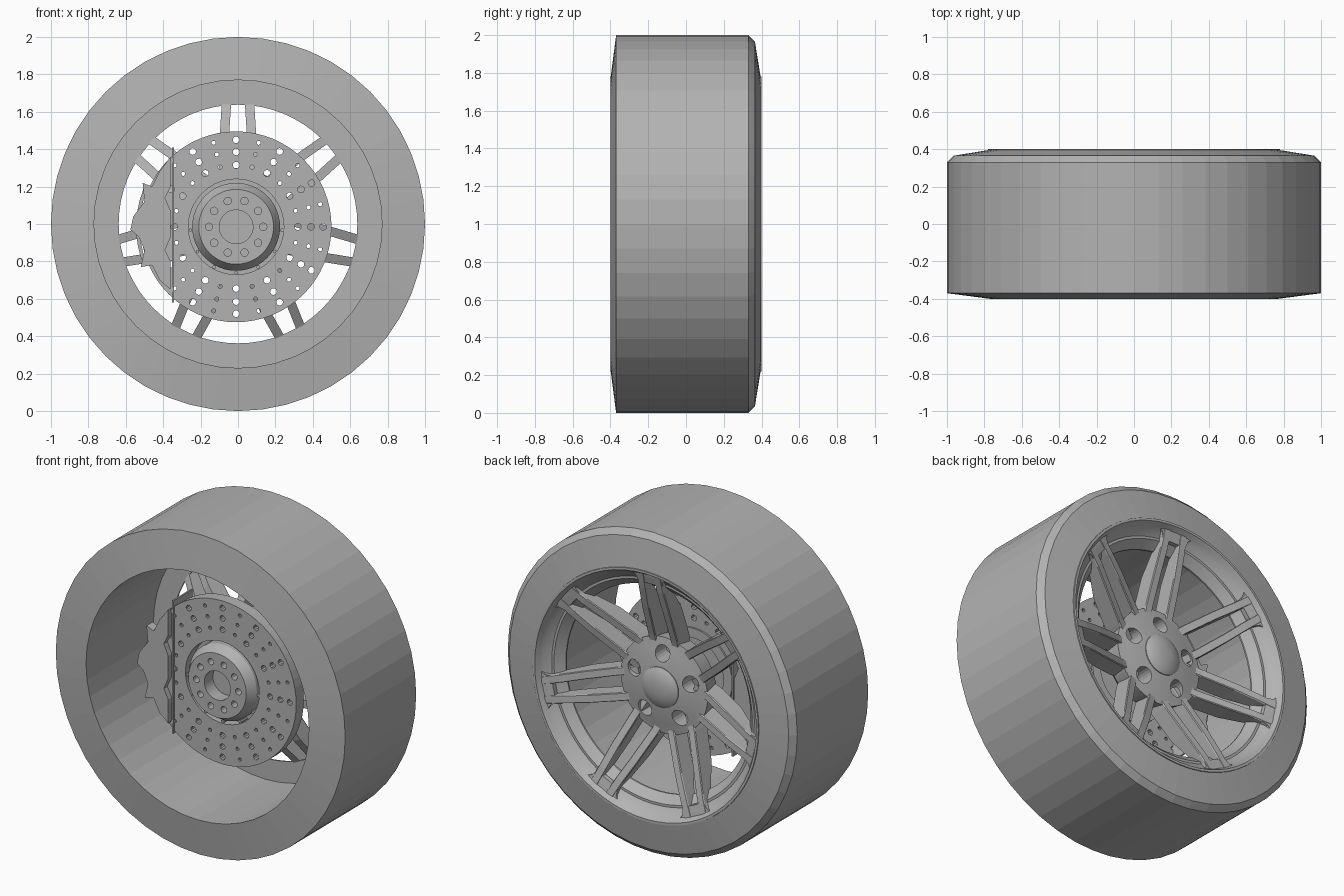
import bpy, bmesh, math
from mathutils import Matrix, Vector

if "Cube" in bpy.data.objects:
    bpy.data.objects.remove(bpy.data.objects["Cube"], do_unlink=True)

grey = bpy.data.materials.new("plain_grey")
grey.use_nodes = True
grey.diffuse_color = (0.45, 0.45, 0.45, 1)
grey.node_tree.nodes["Principled BSDF"].inputs["Base Color"].default_value = (0.45, 0.45, 0.45, 1)
CENTRE = Vector((0, 0, 1))
DISC = Vector((-0.01, 0.015, 0.985))
CALIPER = Vector((0, 0.05, 0))


def activate(ob):
    bpy.ops.object.select_all(action='DESELECT')
    ob.select_set(True)
    bpy.context.view_layer.objects.active = ob


def finish(bm, name, origin=CENTRE, smooth=None):
    bmesh.ops.remove_doubles(bm, verts=bm.verts, dist=1e-5)
    bmesh.ops.recalc_face_normals(bm, faces=bm.faces)
    mesh = bpy.data.meshes.new(name)
    bm.to_mesh(mesh)
    bm.free()
    mesh.materials.append(grey)
    ob = bpy.data.objects.new(name, mesh)
    ob.location = origin
    bpy.context.collection.objects.link(ob)
    if smooth:
        activate(ob)
        bpy.ops.object.shade_smooth_by_angle(angle=math.radians(smooth))
    return ob


def lathe(name, profile, steps, closed=True, origin=CENTRE, smooth=None):
    """Turn (radius, y) points around the wheel axis."""
    bm = bmesh.new()
    rings = []
    for i in range(steps):
        a = math.tau * i / steps
        rings.append([bm.verts.new((r * math.sin(a), y, r * math.cos(a))) for r, y in profile])
    n = len(profile)
    for i in range(steps):
        p, q = rings[i], rings[(i + 1) % steps]
        for j in range(n if closed else n - 1):
            k = (j + 1) % n
            if profile[j][0] == 0:
                face = [p[j], p[k], q[k]]
            elif profile[k][0] == 0:
                face = [p[j], p[k], q[j]]
            else:
                face = [p[j], p[k], q[k], q[j]]
            bm.faces.new(face)
    return finish(bm, name, origin, smooth)


def loft(bm, sections, matrix):
    """Skin a row of equal cross-sections and cap both ends."""
    rows = [[bm.verts.new(matrix @ Vector(p)) for p in s] for s in sections]
    n = len(rows[0])
    for p, q in zip(rows, rows[1:]):
        for j in range(n):
            bm.faces.new((p[j], p[(j + 1) % n], q[(j + 1) % n], q[j]))
    bm.faces.new(rows[0])
    bm.faces.new(rows[-1][::-1])


def prism(bm, outline, y0, y1):
    loft(bm, [[(x, y, z) for x, z in outline] for y in (y0, y1)], Matrix())


def box(bm, lo, hi):
    prism(bm, [(lo[0], lo[2]), (hi[0], lo[2]), (hi[0], hi[2]), (lo[0], hi[2])], lo[1], hi[1])


def rod(bm, radius, ring, angle, y0, y1, sides):
    turn = Matrix.Rotation(angle, 4, 'Y') @ Matrix.Translation((0, (y0 + y1) / 2, ring))
    bmesh.ops.create_cone(bm, cap_ends=True, segments=sides, radius1=radius, radius2=radius,
                          depth=y1 - y0, matrix=turn @ Matrix.Rotation(math.pi / 2, 4, 'X'))


def cut(ob, bm):
    cutter = finish(bm, "cutter", ob.location)
    cutter.hide_render = True
    mod = ob.modifiers.new("holes", 'BOOLEAN')
    mod.operation, mod.solver, mod.object = 'DIFFERENCE', 'EXACT', cutter
    activate(ob)
    bpy.ops.object.modifier_apply(modifier=mod.name)
    bpy.data.objects.remove(cutter, do_unlink=True)


# Tyre with a straight inner barrel
lathe("tyre", [(0.77, -0.40), (1, -0.37), (1, 0.33), (0.965, 0.365), (0.78, 0.395),
               (0.77, 0.31)], 48)

# Rim lip, stepped well and flat rear flange
lathe("rim", [(0.785, 0.37), (0.78, 0.40), (0.765, 0.40), (0.75, 0.375), (0.735, 0.35),
              (0.70, 0.325), (0.685, 0.325), (0.638, 0.275), (0.638, 0.265), (0.785, 0.265)],
      64, smooth=25)

# Seven twin spokes, each pair flaring into the rim
bm = bmesh.new()
stations = [(0.18, 0.075, 0.195, 0.09), (0.30, 0.077, 0.23, 0.11), (0.50, 0.071, 0.30, 0.18),
            (0.64, 0.062, 0.345, 0.265), (0.75, 0.058, 0.372, 0.29)]
for i in range(7):
    turn = Matrix.Rotation(math.tau * i / 7, 4, 'Y')
    for side in (-1, 1):
        loft(bm, [[(side * x - 0.025, back, r), (side * x + 0.025, back, r),
                   (side * x + 0.025, face - 0.006, r), (side * x + 0.021, face, r),
                   (side * x - 0.021, face, r), (side * x - 0.025, face - 0.006, r)]
                  for r, x, face, back in stations], turn)
    loft(bm, [[(-w, back, r), (w, back, r), (w, face, r), (-w, face, r)]
              for r, w, face, back in ((0.685, 0.082, 0.353, 0.28), (0.725, 0.095, 0.364, 0.29),
                                       (0.752, 0.14, 0.37, 0.30))], turn)
finish(bm, "spokes")

# Hub with five bolt wells and a domed cap
hub = lathe("hub", [(0, 0.04), (0.22, 0.04), (0.28, 0.10), (0.30, 0.215), (0.24, 0.225),
                    (0.13, 0.25), (0, 0.25)], 40, closed=False, smooth=30)
bm = bmesh.new()
for i in range(5):
    rod(bm, 0.05, 0.205, math.tau * i / 5, 0.12, 0.4, 20)
cut(hub, bm)
bm = bmesh.new()
for i in range(5):
    rod(bm, 0.026, 0.205, math.tau * i / 5, 0.11, 0.16, 6)
finish(bm, "wheel_bolts")
lathe("hub_cap", [(0, 0.24), (0.125, 0.24), (0.125, 0.255), (0.10, 0.272), (0.05, 0.283), (0, 0.286)],
      32, closed=False, smooth=40)

# Drilled brake disc
disc = lathe("brake_disc", [(0.255, -0.155), (0.51, -0.155), (0.51, -0.08), (0.255, -0.08)],
             64, origin=DISC)
bm = bmesh.new()
for i in range(24):
    for ring in (0.33, 0.40, 0.465):
        rod(bm, 0.011 if i % 2 else 0.018, ring, math.tau * i / 24, -0.2, -0.05, 10)
cut(disc, bm)

# Disc hat with bolt holes and a centre bore
hat = lathe("disc_hat", [(0, -0.12), (0.09, -0.12), (0.09, -0.205), (0.20, -0.205), (0.235, -0.15),
                         (0.235, -0.09), (0.27, -0.09), (0.27, -0.07), (0.21, -0.07),
                         (0.20, -0.10), (0, -0.10)], 48, closed=False, origin=DISC, smooth=25)
bm = bmesh.new()
for i in range(10):
    rod(bm, 0.02, 0.145, math.tau * (i + 0.5) / 10, -0.25, -0.14, 12)
cut(hat, bm)

# Ribs bridging the gap between hat and disc
bm = bmesh.new()
for i in range(-3, 4):
    rod(bm, 0.01, 0.245, math.pi + i * 0.5, -0.15, -0.08, 6)
finish(bm, "hat_pins", DISC)

# Brake caliper: two lobed halves, a curved bridge and a pad plate
lobes = [(-0.36, 1.36), (-0.42, 1.28), (-0.46, 1.20), (-0.51, 1.22), (-0.50, 1.12), (-0.56, 1.04),
         (-0.575, 0.97), (-0.53, 0.93), (-0.50, 0.86), (-0.52, 0.77), (-0.46, 0.78),
         (-0.42, 0.70), (-0.36, 0.65), (-0.36, 0.80), (-0.39, 0.86), (-0.36, 0.93),
         (-0.36, 1.07), (-0.39, 1.14), (-0.36, 1.20)]
bm = bmesh.new()
prism(bm, lobes, -0.225, -0.165)
prism(bm, lobes, -0.07, -0.01)
finish(bm, "caliper_halves", CALIPER)
bm = bmesh.new()
steps = [math.radians(-22 + 5.5 * i) for i in range(9)]
arc = [(DISC.x - r * math.cos(a), DISC.z + r * math.sin(a))
       for r, angles in ((0.516, steps), (0.535, steps[::-1])) for a in angles]
prism(bm, arc, -0.19, -0.04)
finish(bm, "caliper_bridge", CALIPER)
bm = bmesh.new()
box(bm, (-0.352, -0.2, 0.58), (-0.342, -0.01, 1.41))
for z in (0.65, 1.34):
    box(bm, (-0.372, -0.195, z - 0.01), (-0.345, -0.02, z + 0.01))
finish(bm, "pad_plate", CALIPER)
